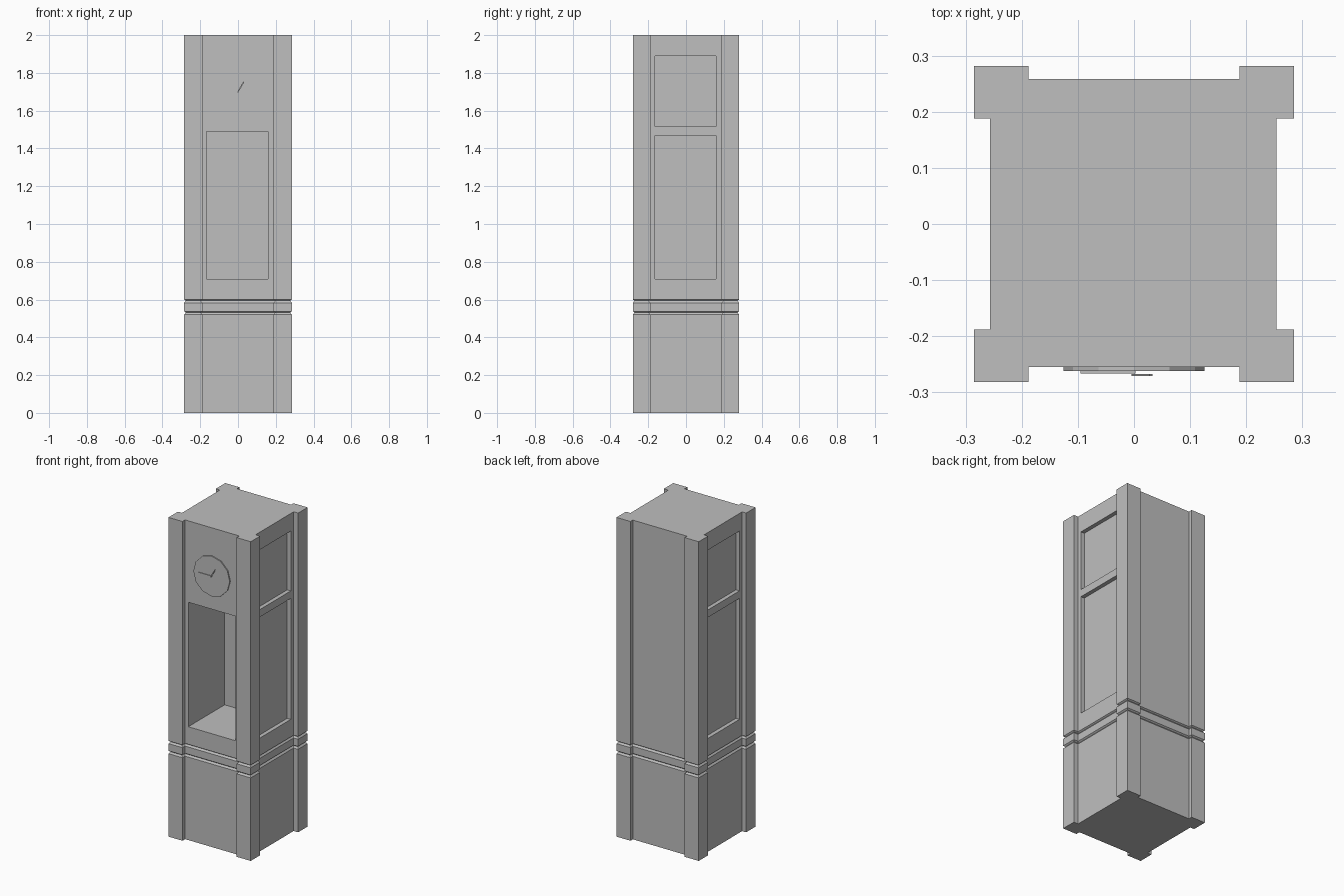
import bpy
import bmesh
from math import atan2, hypot, pi
from mathutils import Matrix, Vector

default = bpy.data.objects.get("Cube")
if default:
    bpy.data.objects.remove(default, do_unlink=True)

grey = bpy.data.materials.new("plain grey")
grey.use_nodes = True
grey.diffuse_color = (0.52, 0.52, 0.52, 1)
grey.node_tree.nodes["Principled BSDF"].inputs["Base Color"].default_value = grey.diffuse_color


def finish(bm, name):
    bmesh.ops.recalc_face_normals(bm, faces=bm.faces)
    mesh = bpy.data.meshes.new(name)
    bm.to_mesh(mesh)
    bm.free()
    mesh.materials.append(grey)
    ob = bpy.data.objects.new(name, mesh)
    bpy.context.collection.objects.link(ob)
    return ob


def add_box(bm, low, high, turn=Matrix()):
    low, high = Vector(low), Vector(high)
    place = Matrix.Translation((low + high) / 2) @ Matrix.Diagonal((*(high - low), 1))
    bmesh.ops.create_cube(bm, size=1, matrix=turn @ place)


def outline(d):
    """Square plan with a raised post at each corner, shrunk by d."""
    left, right, front, back = -0.257 + d, 0.254 - d, -0.255 + d, 0.258 - d
    px, py, inner = 0.285 - d, 0.2815 - d, 0.188 + d
    return [(-inner, front), (-inner, -py), (-px, -py), (-px, -inner), (left, -inner),
            (left, inner), (-px, inner), (-px, py), (-inner, py), (-inner, back),
            (inner, back), (inner, py), (px, py), (px, inner), (right, inner),
            (right, -inner), (px, -inner), (px, -py), (inner, -py), (inner, front)]


# Case: one plan lofted upward, pinched at two grooves
profile = [(0, 0), (0.52, 0), (0.531, 0.009), (0.538, 0),
           (0.583, 0), (0.594, 0.009), (0.60, 0), (2, 0)]
bm = bmesh.new()
rings = [[bm.verts.new((x, y, z)) for x, y in outline(d)] for z, d in profile]
for a, b in zip(rings, rings[1:]):
    for i in range(len(a)):
        j = (i + 1) % len(a)
        bm.faces.new((a[i], a[j], b[j], b[i]))
bm.faces.new(rings[0])
bm.faces.new(rings[-1])
case = finish(bm, "case")

# Deep pendulum opening in front, two shallow panels on each side
bm = bmesh.new()
add_box(bm, (-0.166, -0.4, 0.71), (0.16, 0.105, 1.49))
for z0, z1 in ((0.71, 1.468), (1.515, 1.89)):
    add_box(bm, (0.229, -0.163, z0), (0.4, 0.16, z1))
    add_box(bm, (-0.4, -0.163, z0), (-0.232, 0.16, z1))
cutter = finish(bm, "panel_cutter")
cutter.hide_render = True

cut = case.modifiers.new("openings", 'BOOLEAN')
cut.operation, cut.solver, cut.object = 'DIFFERENCE', 'EXACT', cutter
graph = bpy.context.evaluated_depsgraph_get()
carved = bpy.data.meshes.new_from_object(case.evaluated_get(graph))
case.modifiers.clear()
case.data = carved
bpy.data.objects.remove(cutter, do_unlink=True)

# Dial: twelve-sided plate on the front
HUB = 1.70
bm = bmesh.new()
bmesh.ops.create_cone(bm, cap_ends=True, segments=12, radius1=0.126, radius2=0.126, depth=0.008,
                      matrix=Matrix.Translation((0, -0.258, HUB)) @ Matrix.Rotation(pi / 2, 4, 'X'))
finish(bm, "dial")


# Hands: thin bars pointing from the hub
def hand(name, dx, dz, y):
    bm = bmesh.new()
    turn = Matrix.Translation((0, y, HUB)) @ Matrix.Rotation(-atan2(dz, dx), 4, 'Y')
    add_box(bm, (-0.003, -0.002, -0.003), (hypot(dx, dz), 0.002, 0.003), turn)
    finish(bm, name)


hand("hour_hand", -0.095, 0, -0.264)
hand("minute_hand", 0.03, 0.052, -0.269)
